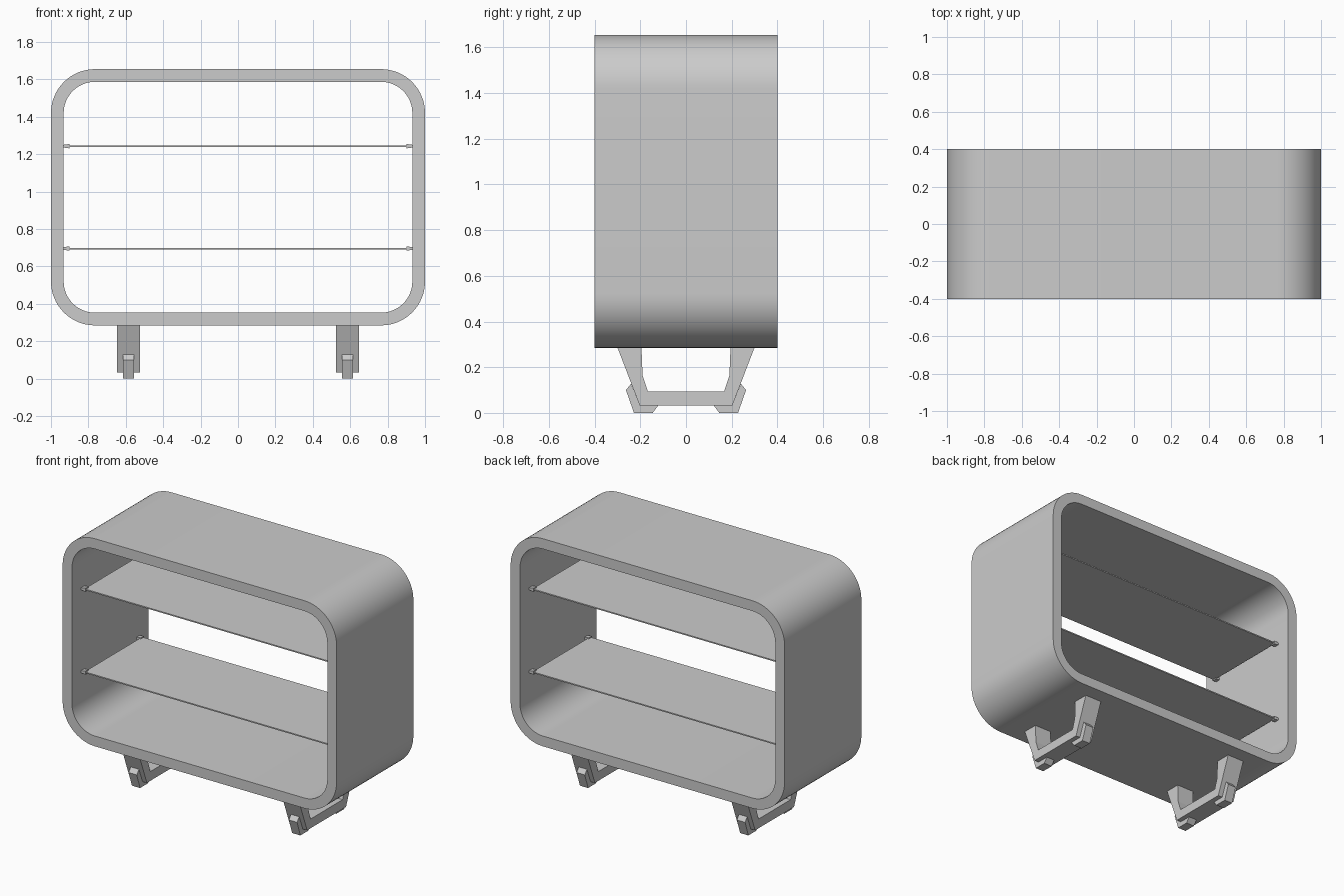
import bpy, bmesh, math
from mathutils import Vector

if "Cube" in bpy.data.objects:
    bpy.data.objects.remove(bpy.data.objects["Cube"])


def finish(name, bm, smooth=False):
    bmesh.ops.recalc_face_normals(bm, faces=bm.faces)
    me = bpy.data.meshes.new(name)
    bm.to_mesh(me)
    bm.free()
    if smooth:
        for p in me.polygons:
            p.use_smooth = True
        me.set_sharp_from_angle(angle=math.radians(30))
    ob = bpy.data.objects.new(name, me)
    bpy.context.collection.objects.link(ob)
    return ob


def extrude_x(name, profile, cx, width):
    """Extrude a (y, z) profile along x, centred on cx."""
    bm = bmesh.new()
    face = bm.faces.new([bm.verts.new((cx - width / 2, y, z)) for y, z in profile])
    ext = bmesh.ops.extrude_face_region(bm, geom=[face])
    verts = [g for g in ext["geom"] if isinstance(g, bmesh.types.BMVert)]
    bmesh.ops.translate(bm, verts=verts, vec=Vector((width, 0, 0)))
    return finish(name, bm)


def rounded_rect(hx, z0, z1, r, seg=16):
    pts = []
    corners = [(hx - r, z1 - r), (r - hx, z1 - r), (r - hx, z0 + r), (hx - r, z0 + r)]
    for i, (cx, cz) in enumerate(corners):
        for k in range(seg + 1):
            a = math.pi / 2 * (i + k / seg)
            pts.append((cx + r * math.cos(a), cz + r * math.sin(a)))
    return pts


# Rounded cabinet shell, open front and back
bm = bmesh.new()
outer = rounded_rect(1.0, 0.285, 1.655, 0.235)
inner = rounded_rect(0.932, 0.353, 1.587, 0.167)
loops = [[bm.verts.new((x, y, z)) for x, z in pts]
         for pts, y in ((outer, -0.4), (outer, 0.4), (inner, 0.4), (inner, -0.4))]
n = len(outer)
for j in range(4):
    a, b = loops[j], loops[(j + 1) % 4]
    for i in range(n):
        k = (i + 1) % n
        bm.faces.new((a[i], a[k], b[k], b[i]))
finish("cabinet_shell", bm, smooth=True)

# Thin shelves with tapered support pegs at each corner
for label, z in (("lower", 0.696), ("upper", 1.243)):
    t = 0.004
    extrude_x(label + "_shelf", [(-0.3, z - t), (0.3, z - t), (0.3, z + t), (-0.3, z + t)], 0, 1.82)
    for sx in (-1, 1):
        for sy in (-1, 1):
            bm = bmesh.new()
            bmesh.ops.create_cube(bm, size=1)
            for v in bm.verts:
                wall = v.co.x > 0
                v.co = (sx * (0.934 if wall else 0.9),
                        sy * 0.288 + v.co.y * 0.032,
                        z + v.co.z * (0.014 if wall else 0.024))
            finish(label + "_shelf_peg", bm)

# U-shaped legs with small foot clips at both ends
half_leg = [(-0.203, 0.033), (-0.3, 0.286), (-0.195, 0.286), (-0.19, 0.164), (-0.167, 0.094)]
leg = half_leg + [(-y, z) for y, z in reversed(half_leg)]
foot = [(-0.24, 0.128), (-0.263, 0.1), (-0.228, 0), (-0.146, 0), (-0.12, 0.034), (-0.203, 0.034)]
for cx in (-0.585, 0.585):
    extrude_x("leg_frame", leg, cx, 0.124)
    for s in (-1, 1):
        extrude_x("foot_clip", [(s * y, z) for y, z in foot], cx, 0.06)
